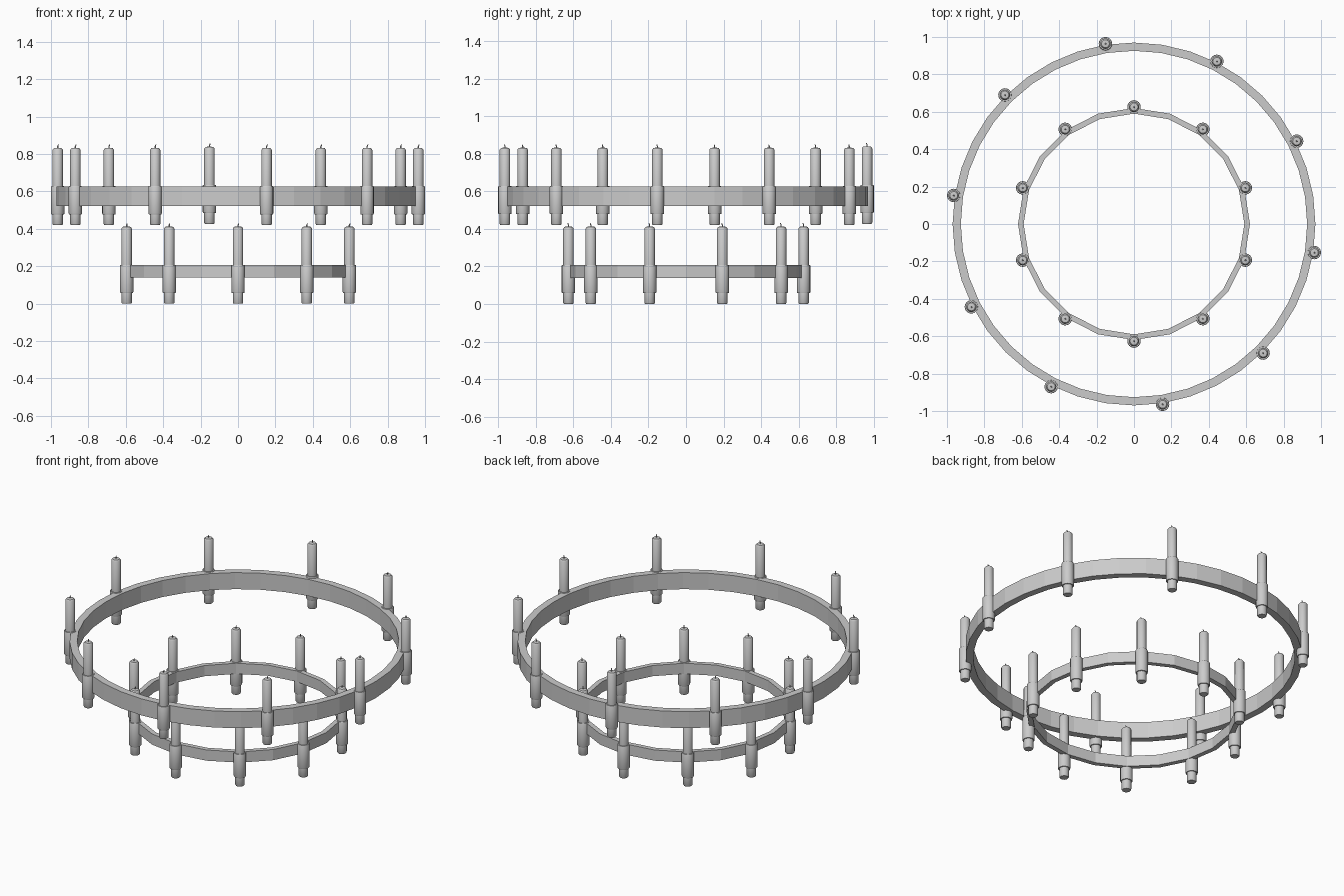
import bpy, bmesh, math
from math import sin, cos, pi, radians

if "Cube" in bpy.data.objects:
    bpy.data.objects.remove(bpy.data.objects["Cube"])


def finish(bm, name, angle=40):
    bmesh.ops.recalc_face_normals(bm, faces=bm.faces[:])
    # smooth the round sides, keep creases sharp
    for f in bm.faces:
        f.smooth = True
    for e in bm.edges:
        e.smooth = len(e.link_faces) == 2 and e.calc_face_angle() < radians(angle)
    me = bpy.data.meshes.new(name)
    bm.to_mesh(me)
    bm.free()
    return me


def place(me, name, loc=(0, 0, 0), rot=0):
    ob = bpy.data.objects.new(name, me)
    ob.location = loc
    ob.rotation_euler.z = rot
    bpy.context.collection.objects.link(ob)
    return ob


def lathe(bm, profile, sides):
    """Capped lathe; profile points are (radius, z, x shift, y shift)."""
    loops = []
    for r, z, dx, dy in profile:
        loops.append([bm.verts.new((dx + r * cos(2 * pi * i / sides),
                                    dy + r * sin(2 * pi * i / sides), z))
                      for i in range(sides)])
    for a, b in zip(loops, loops[1:]):
        for i in range(sides):
            j = (i + 1) % sides
            bm.faces.new((a[i], a[j], b[j], b[i]))
    bm.faces.new(loops[0][::-1])
    bm.faces.new(loops[-1])


def hoop(name, outer, inner, z0, z1, sides):
    """Faceted band with a rectangular section."""
    bm = bmesh.new()
    section = [(outer, z0), (outer, z1), (inner, z1), (inner, z0)]
    rings = []
    for i in range(sides):
        a = 2 * pi * i / sides
        rings.append([bm.verts.new((r * cos(a), r * sin(a), z)) for r, z in section])
    for i in range(sides):
        a, b = rings[i], rings[(i + 1) % sides]
        for k in range(4):
            m = (k + 1) % 4
            bm.faces.new((a[k], b[k], b[m], a[m]))
    place(finish(bm, name, 5), name)


# two hoops
hoop("upper_hoop", 0.970, 0.926, 0.521, 0.626, 40)
hoop("lower_hoop", 0.620, 0.590, 0.139, 0.207, 20)

# candle holder: sleeve with a narrower cup below
bm = bmesh.new()
lathe(bm, [(r, z, 0, 0) for r, z in [
    (0.024, 0.0), (0.028, 0.006), (0.028, 0.058), (0.034, 0.058),
    (0.036, 0.063), (0.036, 0.204), (0.034, 0.208)]], 16)
holder = finish(bm, "candle_holder")

# candle body
bm = bmesh.new()
lathe(bm, [(r, z, 0, 0) for r, z in [
    (0.028, 0.195), (0.028, 0.402), (0.021, 0.411), (0.004, 0.413)]], 16)
candle = finish(bm, "candle")

# slightly bent wick
bm = bmesh.new()
lathe(bm, [(0.0035, 0.405, 0, 0), (0.0035, 0.42, 0.0, 0.0),
           (0.0025, 0.43, 0.004, -0.003)], 6)
wick = finish(bm, "wick")

# ten candles around each hoop
for tier, radius, start, base in (("upper", 0.976, 27, 0.42), ("lower", 0.626, 18, 0.0)):
    for n in range(10):
        a = radians(start + 36 * n)
        # the candle at the back of the upper tier sits a little higher
        lift = 0.007 if tier == "upper" and n == 2 else 0
        loc = (radius * cos(a), radius * sin(a), base + lift)
        for part in (holder, candle, wick):
            place(part, f"{tier}_{part.name}_{n + 1}", loc)
